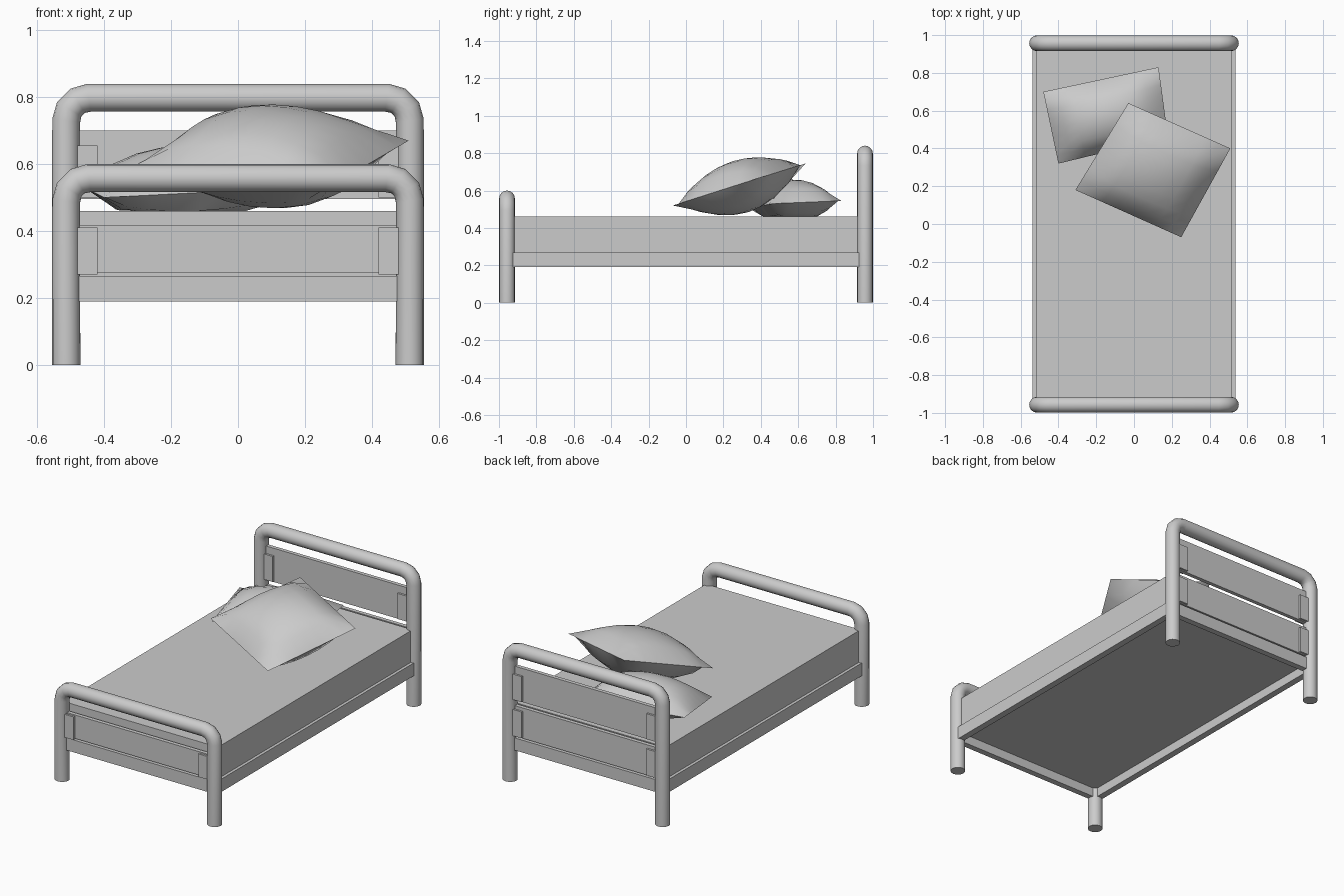
import bpy, bmesh, math
from mathutils import Vector

if "Cube" in bpy.data.objects:
    bpy.data.objects.remove(bpy.data.objects["Cube"])

R = 0.042           # tube radius
LEG_X = 0.513
END_Y = 0.957


def smooth(ob, angle=35):
    bpy.ops.object.select_all(action='DESELECT')
    ob.select_set(True)
    bpy.context.view_layer.objects.active = ob
    bpy.ops.object.shade_smooth_by_angle(angle=math.radians(angle))


def box(name, x0, x1, y0, y1, z0, z1):
    bm = bmesh.new()
    bmesh.ops.create_cube(bm, size=1)
    for v in bm.verts:
        v.co = ((x0 + x1) / 2 + v.co.x * (x1 - x0),
                (y0 + y1) / 2 + v.co.y * (y1 - y0),
                (z0 + z1) / 2 + v.co.z * (z1 - z0))
    me = bpy.data.meshes.new(name)
    bm.to_mesh(me)
    bm.free()
    ob = bpy.data.objects.new(name, me)
    bpy.context.collection.objects.link(ob)
    return ob


def tube_frame(name, y, top):
    """Bent tube: leg, rounded corner, top bar, rounded corner, leg."""
    zc, r = top - R, 0.068
    half = [(LEG_X, 0)]
    for i in range(4):
        a = math.radians(30 * i)
        half.append((LEG_X - r + r * math.cos(a), zc - r + r * math.sin(a)))
    path = half + [(-x, z) for x, z in reversed(half)]
    cu = bpy.data.curves.new(name, 'CURVE')
    cu.dimensions = '3D'
    cu.twist_mode = 'MINIMUM'
    cu.bevel_depth = R
    cu.bevel_resolution = 6
    cu.use_fill_caps = True
    sp = cu.splines.new('POLY')
    sp.points.add(len(path) - 1)
    for p, (x, z) in zip(sp.points, path):
        p.co = (x, y, z, 1)
    ob = bpy.data.objects.new(name, cu)
    bpy.context.collection.objects.link(ob)
    bpy.ops.object.select_all(action='DESELECT')
    ob.select_set(True)
    bpy.context.view_layer.objects.active = ob
    bpy.ops.object.convert(target='MESH')
    smooth(bpy.context.object)


def pillow(name, corners, up, down, floor, n=8):
    """Two bulged sheets spanning four corners, joined along the seam."""
    a, b, c, d = (Vector(p) for p in corners)
    normal = (b - a).cross(d - a).normalized()
    bm = bmesh.new()
    for side, h in ((1, up), (-1, down)):
        grid = []
        for j in range(n + 1):
            for i in range(n + 1):
                u, v = i / n, j / n
                p = a.lerp(b, u).lerp(d.lerp(c, u), v)
                k = (1 - (2 * u - 1) ** 2) * (1 - (2 * v - 1) ** 2)
                p = p + normal * side * h * k ** 0.65
                p.z = max(p.z, floor)
                grid.append(bm.verts.new(p))
        for j in range(n):
            for i in range(n):
                q = j * (n + 1) + i
                f = [grid[q], grid[q + 1], grid[q + n + 2], grid[q + n + 1]]
                bm.faces.new(f if side > 0 else f[::-1])
    bmesh.ops.remove_doubles(bm, verts=bm.verts, dist=0.0005)
    me = bpy.data.meshes.new(name)
    bm.to_mesh(me)
    bm.free()
    ob = bpy.data.objects.new(name, me)
    bpy.context.collection.objects.link(ob)
    smooth(ob, 40)


# Tubular ends
tube_frame("head_frame", END_Y, 0.84)
tube_frame("foot_frame", -END_Y, 0.60)

# Panels with clamp blocks at both ends
panels = [("head_upper", END_Y, 0.495, 0.70, 0.50, 0.655),
          ("head_lower", END_Y, 0.275, 0.46, 0.28, 0.44),
          ("foot", -END_Y, 0.275, 0.418, 0.27, 0.41)]
for name, y, z0, z1, b0, b1 in panels:
    box(name + "_panel", -0.49, 0.49, y - 0.012, y + 0.012, z0, z1)
    for s, side in ((-1, "left"), (1, "right")):
        xs = sorted((s * 0.42, s * 0.487))
        box(f"{name}_block_{side}", *xs, y - 0.024, y + 0.024, b0, b1)

# Side and end rails
for s, side in ((-1, "left"), (1, "right")):
    xs = sorted((s * 0.498, s * 0.538))
    box("side_rail_" + side, *xs, -0.94, 0.94, 0.19, 0.268)
for s, side in ((-1, "foot"), (1, "head")):
    ys = sorted((s * 0.935, s * 0.972))
    box("end_rail_" + side, -0.5, 0.5, *ys, 0.19, 0.265)

# Mattress
box("mattress", -0.52, 0.52, -0.935, 0.935, 0.245, 0.46)

# Pillows
pillow("lower_pillow", [(-0.40, 0.32, 0.50), (0.18, 0.46, 0.53),
                        (0.13, 0.83, 0.545), (-0.48, 0.70, 0.54)],
       0.13, 0.10, 0.459)
pillow("upper_pillow", [(-0.31, 0.18, 0.595), (0.25, -0.07, 0.52),
                        (0.51, 0.40, 0.67), (-0.03, 0.64, 0.745)],
       0.13, 0.155, 0.459)
